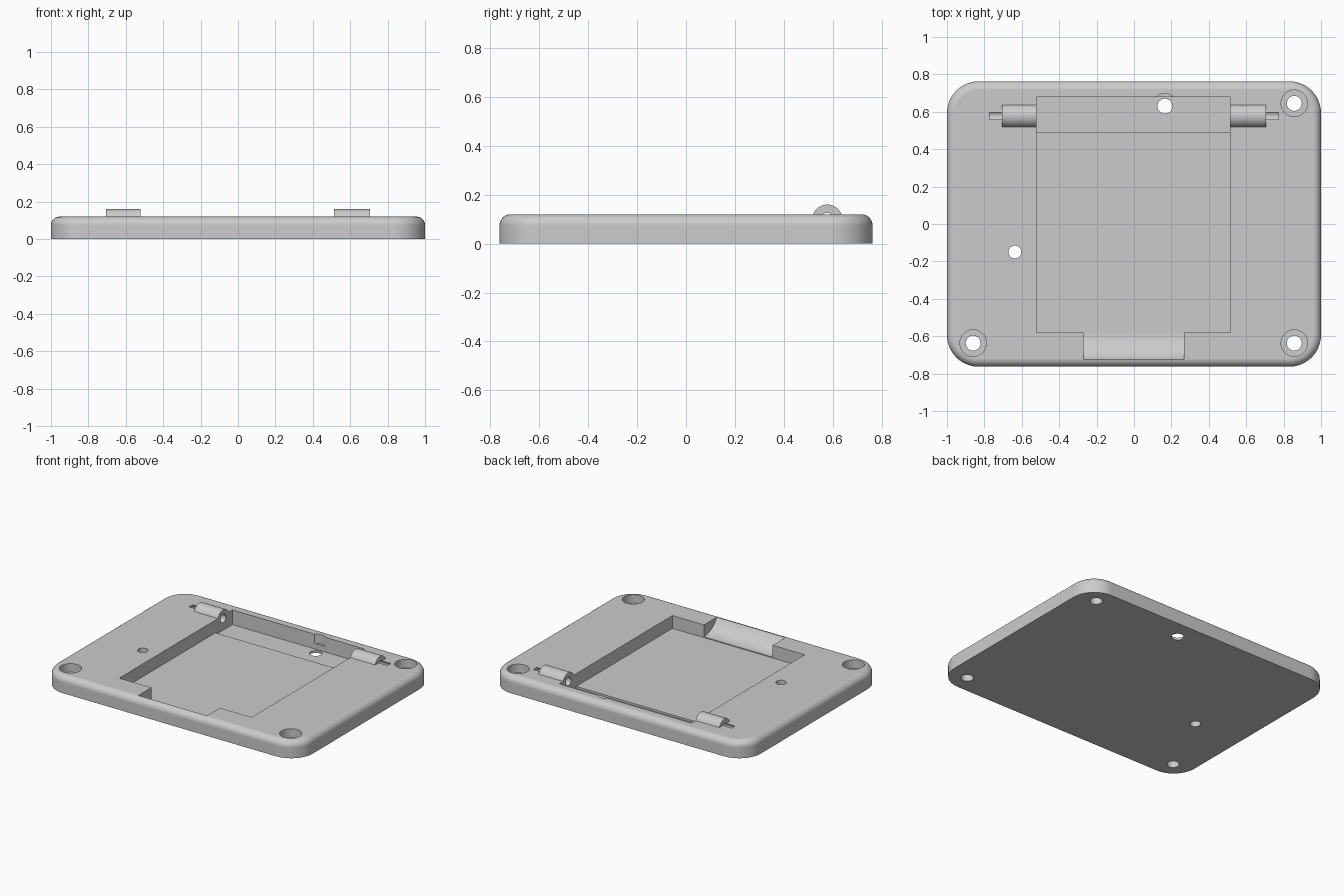
import bpy
import bmesh
import math
from mathutils import Matrix

old = bpy.data.objects.get("Cube")
if old:
    bpy.data.objects.remove(old, do_unlink=True)

grey = bpy.data.materials.new("plain_grey")
grey.use_nodes = True
tone = (0.6, 0.6, 0.6, 1)
grey.diffuse_color = tone
grey.node_tree.nodes["Principled BSDF"].inputs["Base Color"].default_value = tone


def finish(name, bm):
    bmesh.ops.recalc_face_normals(bm, faces=bm.faces)
    mesh = bpy.data.meshes.new(name)
    bm.to_mesh(mesh)
    bm.free()
    mesh.materials.append(grey)
    obj = bpy.data.objects.new(name, mesh)
    bpy.context.collection.objects.link(obj)
    return obj


def box_bm(x0, x1, y0, y1, z0, z1):
    bm = bmesh.new()
    size = Matrix.Diagonal((x1 - x0, y1 - y0, z1 - z0, 1))
    centre = Matrix.Translation(((x0 + x1) / 2, (y0 + y1) / 2, (z0 + z1) / 2))
    bmesh.ops.create_cube(bm, size=1, matrix=centre @ size)
    return bm


def box(name, *limits):
    return finish(name, box_bm(*limits))


def cylinder(name, centre, radius, length, axis="Z"):
    bm = bmesh.new()
    turn = Matrix.Rotation(math.pi / 2, 4, "Y") if axis == "X" else Matrix()
    bmesh.ops.create_cone(bm, cap_ends=True, segments=48, radius1=radius,
                          radius2=radius, depth=length,
                          matrix=Matrix.Translation(centre) @ turn)
    return finish(name, bm)


def combine(target, tool, operation="DIFFERENCE"):
    mod = target.modifiers.new(tool.name, "BOOLEAN")
    mod.operation = operation
    mod.solver = "EXACT"
    mod.object = tool
    bpy.context.view_layer.objects.active = target
    bpy.ops.object.modifier_apply(modifier=mod.name)
    bpy.data.objects.remove(tool, do_unlink=True)


# Base plate: rounded corners, then a soft upper rim
TOP = 0.12
bm = box_bm(-1, 1, -0.763, 0.763, 0, TOP)
upright = [e for e in bm.edges if abs(e.verts[0].co.z - e.verts[1].co.z) > 0.1]
bmesh.ops.bevel(bm, geom=upright, offset=0.17, segments=12, profile=0.5, affect="EDGES")
rim = [e for e in bm.edges if all(v.co.z > TOP - 0.001 for v in e.verts)]
bmesh.ops.bevel(bm, geom=rim, offset=0.045, segments=6, profile=0.5, affect="EDGES")
plate = finish("base_plate", bm)

# Hinge barrels: one rod, split in two by the pocket
HINGE_Y, HINGE_Z = 0.578, 0.0975
combine(plate, cylinder("hinge_rod", (0, HINGE_Y, HINGE_Z), 0.0625, 1.41, "X"), "UNION")

# Main pocket and its deeper rear channel
combine(plate, box("pocket", -0.52, 0.512, -0.58, 0.68, 0.03, 0.3))
combine(plate, box("rear_channel", -0.52, 0.512, 0.492, 0.68, 0.016, 0.2))

# Hinge pin bore, running on as short grooves in the plate
combine(plate, cylinder("pin_bore", (0, HINGE_Y, HINGE_Z), 0.029, 1.546, "X"))

# Scooped finger notch at the front of the pocket
bm = bmesh.new()
radius, low = 0.165, 0.036
sweep = math.acos(1 - (TOP - low) / radius)
outline = [(-0.5, low), (-0.5, 0.2)]
for i in range(13):
    a = sweep * (1 - i / 12)
    outline.append((-0.58 - radius * math.sin(a), low + radius * (1 - math.cos(a))))
outline.insert(2, (outline[2][0], 0.2))
face = bm.faces.new([bm.verts.new((-0.27, y, z)) for y, z in outline])
side = bmesh.ops.extrude_face_region(bm, geom=[face])
moved = [g for g in side["geom"] if isinstance(g, bmesh.types.BMVert)]
bmesh.ops.translate(bm, verts=moved, vec=(0.536, 0, 0))
combine(plate, finish("finger_notch", bm))

# Counterbored screw holes in three corners
for x, y in ((-0.86, -0.637), (0.857, -0.637), (0.857, 0.645)):
    combine(plate, cylinder("screw_hole", (x, y, 0.1), 0.04, 0.4))
    combine(plate, cylinder("counterbore", (x, y, 0.16), 0.071, 0.2))

# Small side hole, and the channel hole with its relief in the rear wall
combine(plate, cylinder("side_hole", (-0.637, -0.15, 0.1), 0.034, 0.4))
combine(plate, cylinder("channel_hole", (0.165, 0.63, 0.1), 0.04, 0.4))
combine(plate, cylinder("wall_relief", (0.165, 0.627, 0.155), 0.07, 0.2))

# Smooth curved faces, crisp edges
bpy.ops.object.select_all(action="DESELECT")
plate.select_set(True)
bpy.context.view_layer.objects.active = plate
bpy.ops.object.shade_smooth_by_angle(angle=math.radians(25))
weighted = plate.modifiers.new("even_shading", "WEIGHTED_NORMAL")
weighted.keep_sharp = True
